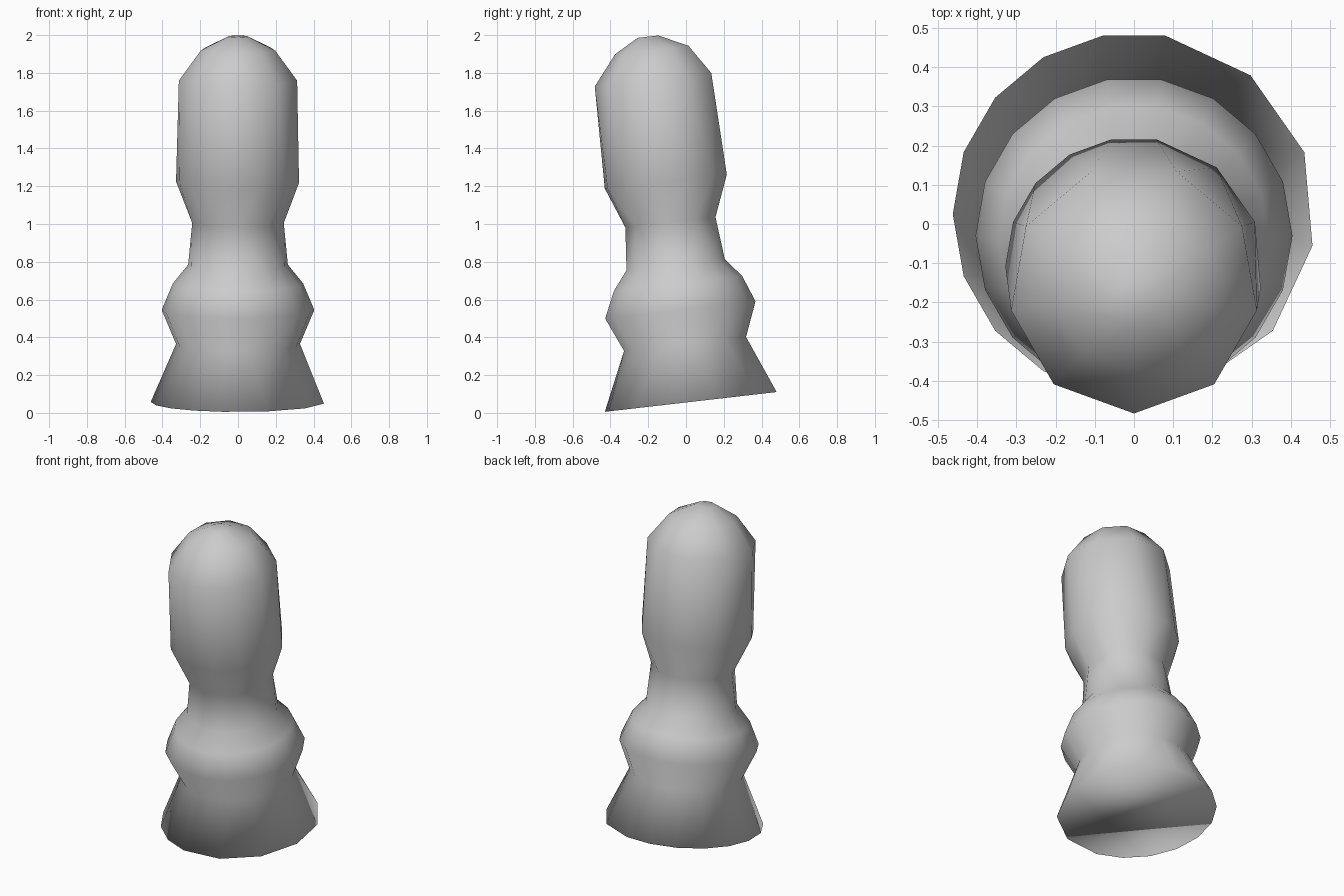
import bpy
import bmesh
from math import sin, cos, radians

if "Cube" in bpy.data.objects:
    bpy.data.objects.remove(bpy.data.objects["Cube"], do_unlink=True)

SLOPE = 0.115  # every ring rises towards the back

# Ring layouts, as angles in ascending order
fine = list(range(0, 360, 20))
mixed = [20, 50] + list(range(80, 261, 20)) + [290, 320, 350]
coarse = list(range(30, 360, 40))

# Leaning profile: centre y, centre z, radius, layout
profile = [
    (0.025, 0.058, 0.462, mixed),    # flared foot
    (-0.005, 0.365, 0.328, fine),    # waist above the foot
    (-0.03, 0.545, 0.404, fine),     # collar
    (-0.042, 0.685, 0.345, fine),    # collar shoulder
    (-0.055, 0.785, 0.264, fine),    # bottom of neck
    (-0.075, 1.01, 0.246, coarse),   # top of neck
    (-0.107, 1.225, 0.328, mixed),   # bottom of head
    (-0.165, 1.765, 0.318, coarse),  # top of head
    (-0.175, 1.922, 0.2, coarse),    # dome
    (-0.2, 1.992, 0.056, coarse),    # crown
]


def add_ring(bm, cy, cz, r, angles):
    return [bm.verts.new((r * cos(radians(a)), cy + r * sin(radians(a)),
                          cz + SLOPE * r * sin(radians(a)))) for a in angles]


def stitch(bm, low, low_angles, high, high_angles):
    """Join two rings, with quads where the angles match and triangles elsewhere."""
    n, m = len(low), len(high)
    la = low_angles + [low_angles[0] + 360]
    ha = high_angles + [high_angles[0] + 360]
    i = j = 0
    while i < n or j < m:
        a, b = low[i % n], high[j % m]
        next_a, next_b = low[(i + 1) % n], high[(j + 1) % m]
        if i < n and j < m and la[i + 1] == ha[j + 1]:
            bm.faces.new((a, next_a, next_b, b))
            i, j = i + 1, j + 1
        elif j == m or (i < n and la[i + 1] < ha[j + 1]):
            bm.faces.new((a, next_a, b))
            i += 1
        else:
            bm.faces.new((a, next_b, b))
            j += 1


# One closed, smooth body
bm = bmesh.new()
rings = [add_ring(bm, *p) for p in profile]
for k in range(len(rings) - 1):
    stitch(bm, rings[k], profile[k][3], rings[k + 1], profile[k + 1][3])
bm.faces.new(rings[0][::-1])
bm.faces.new(rings[-1])
bmesh.ops.recalc_face_normals(bm, faces=bm.faces)
for f in bm.faces:
    f.smooth = True

mesh = bpy.data.meshes.new("leaning_body")
bm.to_mesh(mesh)
bm.free()
body = bpy.data.objects.new("leaning_body", mesh)
bpy.context.collection.objects.link(body)

# Plain grey
grey = bpy.data.materials.new("plain_grey")
grey.use_nodes = True
color = (0.6, 0.6, 0.6, 1)
grey.diffuse_color = color
grey.node_tree.nodes["Principled BSDF"].inputs["Base Color"].default_value = color
mesh.materials.append(grey)
